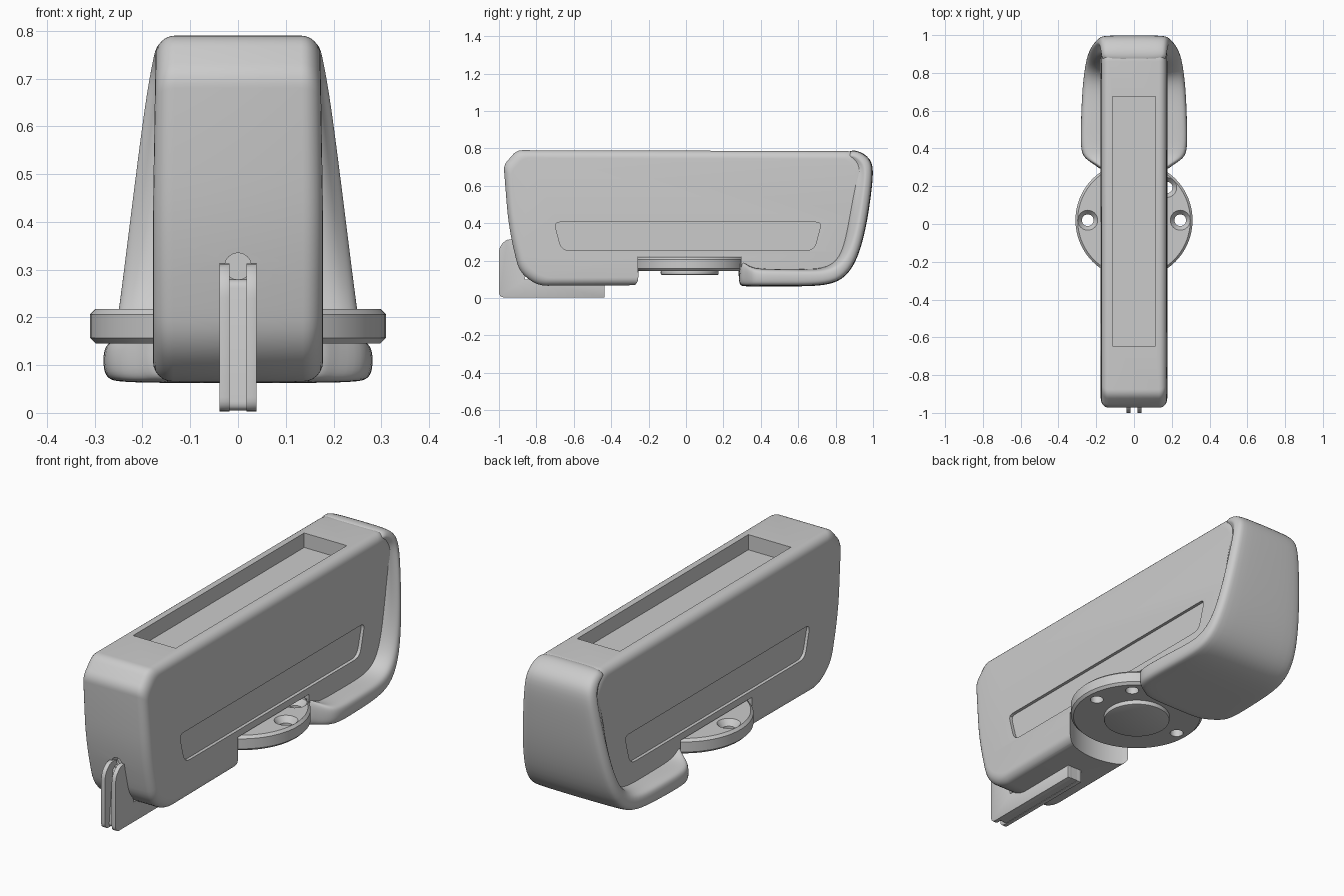
import bpy, bmesh, math
from mathutils import Vector

if "Cube" in bpy.data.objects:
    bpy.data.objects.remove(bpy.data.objects["Cube"], do_unlink=True)

grey = bpy.data.materials.new("plain grey")
grey.use_nodes = True
COLOUR = (0.6, 0.6, 0.6, 1)
grey.diffuse_color = COLOUR
grey.node_tree.nodes["Principled BSDF"].inputs["Base Color"].default_value = COLOUR


def finish(name, bm):
    bmesh.ops.recalc_face_normals(bm, faces=bm.faces)
    mesh = bpy.data.meshes.new(name)
    bm.to_mesh(mesh)
    bm.free()
    mesh.materials.append(grey)
    obj = bpy.data.objects.new(name, mesh)
    bpy.context.collection.objects.link(obj)
    return obj


def select(obj):
    bpy.ops.object.select_all(action='DESELECT')
    obj.select_set(True)
    bpy.context.view_layer.objects.active = obj


def smooth(obj, angle=35):
    select(obj)
    bpy.ops.object.shade_smooth_by_angle(angle=math.radians(angle))


def apply_mod(obj, kind, **settings):
    mod = obj.modifiers.new(kind.lower(), kind)
    for key, value in settings.items():
        setattr(mod, key, value)
    select(obj)
    bpy.ops.object.modifier_apply(modifier=mod.name)


def soften(obj, width, segments):
    apply_mod(obj, 'BEVEL', width=width, segments=segments, limit_method='ANGLE',
              angle_limit=math.radians(60))


def cut(obj, *cutters):
    for cutter in cutters:
        cutter.hide_render = True
        apply_mod(obj, 'BOOLEAN', operation='DIFFERENCE', object=cutter, solver='EXACT')
        bpy.data.objects.remove(cutter, do_unlink=True)


def rounded(corners, steps=6):
    """Outline from (u, v, radius) corners, each softened by a curve."""
    out = []
    for i, (u, v, r) in enumerate(corners):
        p = Vector((u, v))
        if r == 0:
            out.append(p)
            continue
        before = Vector(corners[i - 1][:2]) - p
        after = Vector(corners[(i + 1) % len(corners)][:2]) - p
        a, b = p + before.normalized() * r, p + after.normalized() * r
        for k in range(steps + 1):
            t = k / steps
            out.append(a * (1 - t) ** 2 + p * 2 * t * (1 - t) + b * t * t)
    return out


def loft(name, loops):
    """Closed skin through rings of points, capped at both ends."""
    bm = bmesh.new()
    rings = [[bm.verts.new(p) for p in loop] for loop in loops]
    for a, b in zip(rings, rings[1:]):
        for i in range(len(a)):
            j = (i + 1) % len(a)
            bm.faces.new((a[i], a[j], b[j], b[i]))
    bm.faces.new(rings[0])
    bm.faces.new(rings[-1])
    return finish(name, bm)


def prism(name, outline, low, high):
    return loft(name, [[(x, u, v) for u, v in outline] for x in (low, high)])


def cylinder(name, x, y, low, high, r1, r2=None, sides=64):
    bm = bmesh.new()
    bmesh.ops.create_cone(bm, cap_ends=True, segments=sides, radius1=r1,
                          radius2=r2 or r1, depth=high - low)
    bmesh.ops.translate(bm, verts=bm.verts, vec=(x, y, (low + high) / 2))
    return finish(name, bm)


# Main housing: side profile lofted across x with rounded edges
side = rounded([(-0.975, 0.71, 0.03), (-0.905, 0.79, 0.03), (0.9, 0.785, 0.04),
                (0.965, 0.7, 0.04), (0.935, 0.36, 0.15), (0.82, 0.075, 0.12),
                (-0.79, 0.065, 0.05), (-0.89, 0.135, 0.06), (-0.947, 0.36, 0.14)])
HALF, EDGE, MID = 0.178, 0.042, 0.43
quarter = [math.radians(a) for a in range(0, 91, 15)]
edge = [(HALF - EDGE * (1 - math.cos(a)), EDGE * (1 - math.sin(a))) for a in quarter]
# each step holds the x position and how far the profile is pulled in
steps = [(x, EDGE * (1 - math.sqrt(max(0, 1 - ((x - HALF + EDGE) / EDGE) ** 2))))
         for x, _ in edge]
loops = []
for x, pull in [(-x, p) for x, p in steps] + list(reversed(steps)):
    loops.append([(x * (1 - 0.03 * max(0, v - 0.42) / 0.37), u * (1 - pull / 0.97),
                   MID + (v - MID) * (1 - pull / 0.363)) for u, v in side])
housing = loft("housing", loops)

# Recesses in the housing: base socket, top tray, side panels, cord hole
cut(housing, cylinder("socket_cutter", 0, 0.02, -0.1, 0.222, 0.328))
tray = [(-0.645, 0.715), (0.675, 0.715), (0.675, 0.9), (-0.645, 0.9)]
cut(housing, prism("tray_cutter", tray, -0.115, 0.115))
panel = rounded([(-0.705, 0.405, 0.03), (0.725, 0.405, 0.03),
                 (0.685, 0.255, 0.04), (-0.665, 0.255, 0.04)], 4)
for s in (-1, 1):
    cut(housing, prism("panel_cutter", panel, *sorted((s * 0.162, s * 0.3))))
hole = cylinder("hole_cutter", 0, 0, -0.06, 0.06, 0.028, sides=16)
hole.rotation_euler.x = math.pi / 2
hole.location = (0, -0.95, 0.307)
bpy.context.view_layer.update()
cut(housing, hole)
smooth(housing)

# Flared tail: sections along the bottom and up the back
# outer y, z, inner y, z, half width, slope of the upper face
stations = [(0.28, 0.07, 0.28, 0.2, 0.178, 0),
            (0.305, 0.062, 0.31, 0.19, 0.195, 0),
            (0.345, 0.062, 0.345, 0.165, 0.265, 0),
            (0.40, 0.062, 0.40, 0.155, 0.285, 0),
            (0.55, 0.062, 0.55, 0.155, 0.281, 0),
            (0.72, 0.062, 0.69, 0.155, 0.275, 0.05),
            (0.84, 0.09, 0.77, 0.175, 0.263, 0.15),
            (0.918, 0.2, 0.82, 0.235, 0.25, 0.3),
            (0.965, 0.38, 0.845, 0.38, 0.229, 0.4),
            (0.99, 0.55, 0.86, 0.55, 0.208, 0.45),
            (1.005, 0.69, 0.875, 0.66, 0.19, 0.45),
            (0.985, 0.75, 0.87, 0.69, 0.18, 0.4),
            (0.92, 0.792, 0.85, 0.71, 0.173, 0.4),
            (0.86, 0.787, 0.83, 0.72, 0.165, 0.4)]
loops = []
for oy, oz, iy, iz, w, slope in stations:
    half = [(0.165, 0), (w - 0.02, slope), (w, slope + 0.2), (w, 0.72),
            (w - 0.012, 0.93), (w - 0.045, 1)]
    loops.append([(x, iy + (oy - iy) * t, iz + (oz - iz) * t)
                  for x, t in half + [(-x, t) for x, t in reversed(half)]])
tail = loft("flared_tail", loops)
apply_mod(tail, 'SUBSURF', levels=2)
smooth(tail, 60)

# Round mounting base with countersunk screw holes and a hub below
base = cylinder("mounting_base", 0, 0.02, 0.145, 0.218, 0.31, sides=96)
soften(base, 0.012, 1)
for angle in (0, 45, 180):
    x = 0.245 * math.cos(math.radians(angle))
    y = 0.02 + 0.245 * math.sin(math.radians(angle))
    cut(base, cylinder("screw_cutter", x, y, 0.1, 0.3, 0.031, sides=24),
        cylinder("sink_cutter", x, y, 0.19, 0.222, 0.031, 0.056, sides=24))
smooth(base)
hub = cylinder("base_hub", 0, 0.02, 0.122, 0.15, 0.155)
soften(hub, 0.008, 2)
smooth(hub)

# Front fin: two cheeks with a set-back web between them
cheek = rounded([(-1.0, 0.003, 0.03), (-0.435, 0.003, 0), (-0.435, 0.08, 0),
                 (-0.86, 0.1, 0), (-0.91, 0.31, 0), (-0.945, 0.315, 0.02),
                 (-1.0, 0.29, 0.05)])
for s, label in ((1, "left"), (-1, "right")):
    fin = prism("fin_cheek_" + label, cheek, *sorted((s * 0.018, s * 0.039)))
    soften(fin, 0.006, 2)
    smooth(fin)
web = prism("fin_web", rounded([(-0.97, 0.005, 0.02), (-0.436, 0.005, 0),
                                (-0.436, 0.08, 0), (-0.86, 0.1, 0),
                                (-0.9, 0.28, 0), (-0.94, 0.28, 0.02)]), -0.02, 0.02)
smooth(web)
